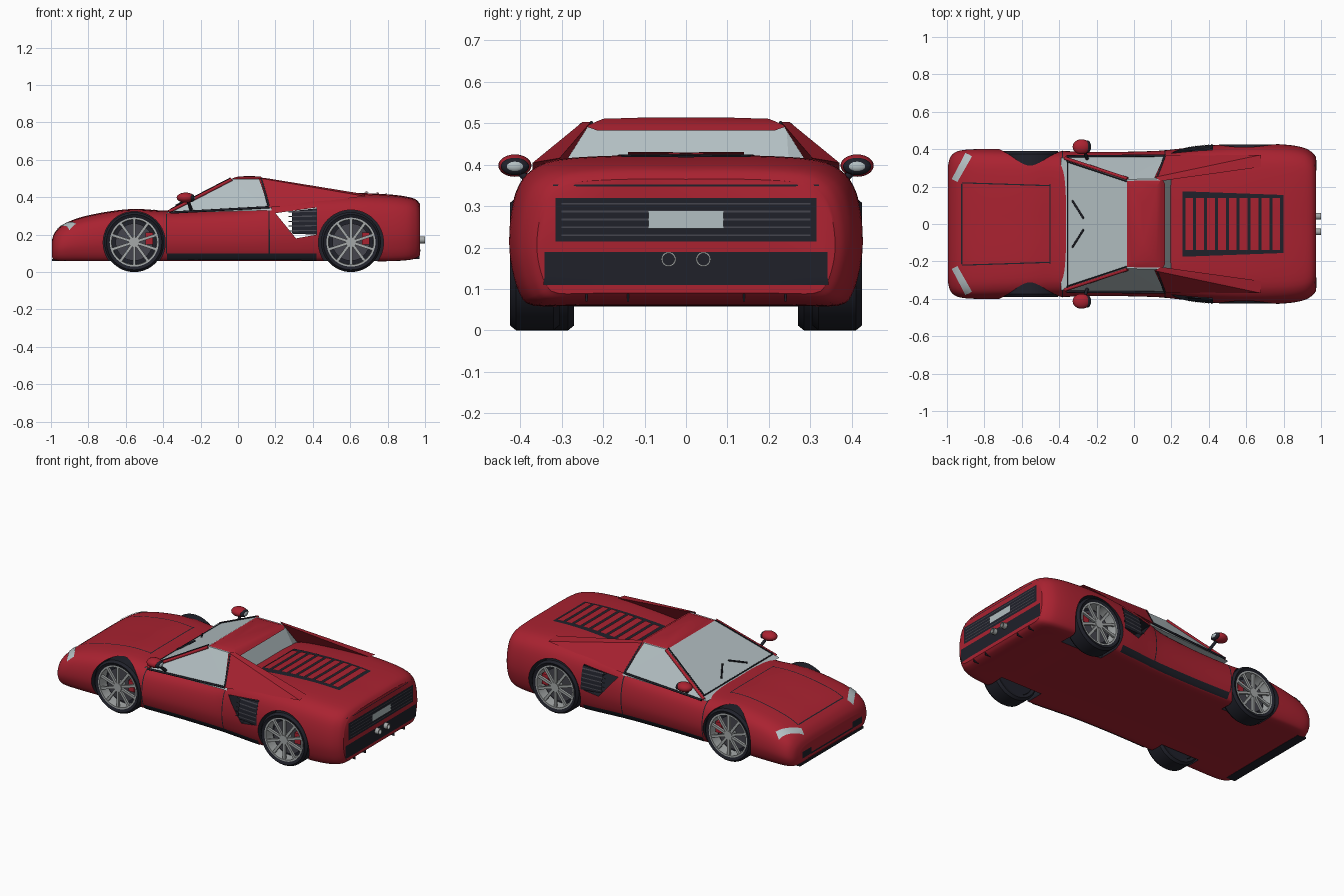
import bpy, bmesh, math
from mathutils import Vector, Matrix
from mathutils.bvhtree import BVHTree

if "Cube" in bpy.data.objects:
    bpy.data.objects.remove(bpy.data.objects["Cube"])


def material(name, *rgb):
    m = bpy.data.materials.new(name)
    m.use_nodes = True
    m.diffuse_color = (*rgb, 1)
    m.node_tree.nodes["Principled BSDF"].inputs["Base Color"].default_value = (*rgb, 1)
    return m


RED = material("red paint", .40, .016, .03)
BLACK = material("black trim", .014, .015, .023)
GREY = material("dark grey", .06, .06, .075)
GLASS = material("pale glass", .45, .52, .54)
SILVER = material("silver metal", .38, .40, .40)


def finish(name, bm, *mats, angle=35, recalc=True):
    if recalc:
        bmesh.ops.recalc_face_normals(bm, faces=bm.faces)
    mesh = bpy.data.meshes.new(name)
    bm.to_mesh(mesh)
    bm.free()
    ob = bpy.data.objects.new(name, mesh)
    bpy.context.collection.objects.link(ob)
    for m in mats:
        mesh.materials.append(m)
    if angle:
        smooth(ob, angle)
    return ob


def smooth(ob, angle):
    bpy.ops.object.select_all(action='DESELECT')
    ob.select_set(True)
    bpy.context.view_layer.objects.active = ob
    bpy.ops.object.shade_smooth_by_angle(angle=math.radians(angle))


def spline(points, steps):
    """Catmull-Rom curve through the points."""
    pts = [Vector(p) for p in points]
    out = []
    for i in range(len(pts) - 1):
        a, b, c, d = (pts[max(0, min(len(pts) - 1, i + k))] for k in (-1, 0, 1, 2))
        for s in range(steps):
            t = s / steps
            out.append(b + (c - a) * (t / 2) + (a * 2 - b * 5 + c * 4 - d) * (t * t / 2)
                       + (b * 3 - a - c * 3 + d) * (t ** 3 / 2))
    return out + [pts[-1]]


def loop_bridge(bm, rings, close=False):
    n = len(rings)
    for i in range(n if close else n - 1):
        r, q = rings[i], rings[(i + 1) % n]
        for k in range(len(r)):
            j = (k + 1) % len(r)
            bm.faces.new((r[k], r[j], q[j], q[k]))


def lathe(name, mat, profile, center, seg=40):
    """Closed profile of (radius, offset) turned about the y axis."""
    bm = bmesh.new()
    rings = []
    for r, y in profile:
        rings.append([bm.verts.new(Vector(center) + Vector((r * math.cos(a), y, r * math.sin(a))))
                      for a in (math.tau * k / seg for k in range(seg))])
    loop_bridge(bm, rings, True)
    return finish(name, bm, mat)


def rod(name, mat, a, b, r, seg=12, angle=35):
    a, b = Vector(a), Vector(b)
    turn = (b - a).to_track_quat('Z', 'Y').to_matrix().to_4x4()
    bm = bmesh.new()
    bmesh.ops.create_cone(bm, cap_ends=True, segments=seg, radius1=r, radius2=r, depth=(b - a).length,
                          matrix=Matrix.Translation((a + b) / 2) @ turn)
    return finish(name, bm, mat, angle=angle)


def box(name, mat, center, size, turn=Matrix()):
    bm = bmesh.new()
    bmesh.ops.create_cube(bm, size=1, matrix=Matrix.Translation(center) @ turn @ Matrix.Diagonal((*size, 1)))
    return finish(name, bm, mat, angle=0)


def ball(name, mat, center, radii):
    bm = bmesh.new()
    bmesh.ops.create_uvsphere(bm, u_segments=24, v_segments=14, radius=1,
                              matrix=Matrix.Translation(center) @ Matrix.Diagonal((*radii, 1)))
    return finish(name, bm, mat, angle=60)


def hull(name, mat, points, angle=0):
    bm = bmesh.new()
    for p in points:
        bm.verts.new(p)
    bmesh.ops.convex_hull(bm, input=bm.verts)
    return finish(name, bm, mat, angle=angle)


def both(points):
    return [(x, s * y, z) for x, y, z in points for s in (1, -1)]


# Body shell: stations of position, half width, floor and top height
stations = [(-.995, .31, .08, .17), (-.98, .36, .065, .21), (-.94, .39, .06, .25), (-.85, .40, .06, .29),
            (-.7, .40, .06, .322), (-.55, .395, .06, .337), (-.38, .39, .06, .328), (-.15, .385, .06, .335),
            (.1, .39, .06, .355), (.22, .40, .06, .395), (.4, .42, .06, .413), (.62, .43, .06, .422),
            (.8, .425, .06, .415), (.9, .41, .065, .403), (.95, .385, .075, .388), (.972, .36, .09, .365)]
half = spline([(0, 0), (.6, 0), (.86, 0), (.94, .08), (.985, .25), (1, .42), (.985, .62),
               (.94, .8), (.86, .91), (.72, .975), (.4, 1), (0, 1)], 3)
section = half + [Vector((-p.x, p.y)) for p in half[-2:0:-1]]
bm = bmesh.new()
rings = [[bm.verts.new((x, p.x * w, lo + p.y * (hi - lo))) for p in section]
         for x, w, lo, hi in spline(stations, 5)]
loop_bridge(bm, rings)
bm.faces.new(rings[0])
bm.faces.new(rings[-1])
bmesh.ops.recalc_face_normals(bm, faces=bm.faces)
tree = BVHTree.FromBMesh(bm)
body = finish("body_shell", bm, RED, BLACK, angle=0)

# Wheel arches and side vent openings
WHEELS = [("front", -.555, .39, .166), ("rear", .604, .425, .174)]
cutters = [rod("arch_cutter", BLACK, (x, s * .26, .158), (x, s * .6, .158), r, 64, 0)
           for _, x, _, r in WHEELS for s in (1, -1)]
vent = [(.20, .315), (.42, .345), (.42, .20), (.31, .18)]
cutters.append(hull("vent_cutter", BLACK, [(x, y, z) for x, z in vent for y in (-1, 1)]))
for cut in cutters:
    cut.hide_render = True
    cut.data.materials.clear()
    for m in (RED, BLACK):
        cut.data.materials.append(m)
    for f in cut.data.polygons:
        f.material_index = 1
    mod = body.modifiers.new("opening", 'BOOLEAN')
    mod.operation, mod.solver, mod.object = 'DIFFERENCE', 'EXACT', cut
    bpy.context.view_layer.objects.active = body
    bpy.ops.object.modifier_apply(modifier=mod.name)
    bpy.data.objects.remove(cut)
smooth(body, 35)


def patch(name, mat, corners, axis, side, lift=.003, n=10):
    """Thin plate laid on the body, seen along one axis."""
    a, b, c, d = (Vector(p) for p in corners)
    ray = Vector((0, 0, 0))
    ray[axis] = -side
    bm = bmesh.new()
    grid = {}
    for i in range(n + 1):
        for j in range(n + 1):
            u, v = i / n, j / n
            start = list(a.lerp(b, u).lerp(d.lerp(c, u), v))
            start.insert(axis, 2 * side)
            co, no, *_ = tree.ray_cast(Vector(start), ray)
            if co:
                grid[i, j] = bm.verts.new(co + no * lift)
    for i in range(n):
        for j in range(n):
            keys = [(i, j), (i + 1, j), (i + 1, j + 1), (i, j + 1)]
            if all(k in grid for k in keys):
                bm.faces.new([grid[k] for k in keys])
    bm.normal_update()
    if sum(f.normal.dot(ray) for f in bm.faces) > 0:
        bmesh.ops.reverse_faces(bm, faces=bm.faces)
    return finish(name, bm, mat, recalc=False)


def rect(u0, u1, v0, v1):
    return [(u0, v0), (u1, v0), (u1, v1), (u0, v1)]


def seam(name, a, b, axis, side, width=.006, mat=BLACK, lift=.002):
    a, b = Vector(a), Vector(b)
    off = (b - a).orthogonal().normalized() * width / 2
    patch(name, mat, (a - off, b - off, b + off, a + off), axis, side, lift)


# Bonnet seams, engine cover and its slats
for x in (-.92, -.45):
    seam("bonnet_cross_seam", (x, -.215), (x, .215), 2, 1)
patch("engine_cover", BLACK, [(.26, -.175), (.8, -.155), (.8, .155), (.26, .175)], 2, 1)
for i in range(9):
    x = .275 + i * .058
    patch("engine_slat", RED, rect(x, x + .042, -.14, .14), 2, 1, .008)

# Details on both flanks
for s in (1, -1):
    seam("bonnet_side_seam", (-.92, s * .22), (-.45, s * .205), 2, 1)
    patch("headlight", GLASS, [(-.972, s * .24), (-.942, s * .225), (-.865, s * .36), (-.9, s * .378)], 2, 1, .004)
    patch("nose_vent", BLACK, rect(s * .2, s * .29, .10, .14), 0, -1)
    patch("sill", BLACK, rect(-.38, .42, .066, .1), 1, s)
    seam("door_front_seam", (-.383, .1), (-.383, .31), 1, s)
    seam("door_rear_seam", (.167, .1), (.167, .335), 1, s)
    patch("vent_panel", BLACK, [(.29, .205), (.422, .2), (.422, .34), (.29, .325)], 1, s)
    for i in range(5):
        z = .22 + i * .025
        seam("vent_blade", (.27, z), (.42, z + .003), 1, s, .006, GREY, .006)

# Nose and tail details
patch("mouth_slot", BLACK, rect(-.2, .2, .098, .108), 0, -1)
box("front_lip", BLACK, (-.965, 0, .064), (.06, .62, .012))
patch("tail_grille", BLACK, rect(-.315, .315, .215, .32), 0, 1)
for i in range(5):
    seam("grille_bar", (-.3, .23 + i * .019), (.3, .23 + i * .019), 0, 1, .004, GREY, .005)
patch("number_plate", GLASS, rect(-.09, .09, .246, .288), 0, 1, .008)
patch("rear_valance", BLACK, rect(-.342, .342, .11, .19), 0, 1)
seam("tail_seam", (-.32, .35), (.32, .35), 0, 1, .004)
for s in (1, -1):
    y = s * .042
    lathe("exhaust_pipe", SILVER, [(.018, .03), (.018, -.03), (.014, -.03), (.014, .03)], (0, 0, 0), 24).matrix_world = (
        Matrix.Translation((.97, y, .172)) @ Matrix.Rotation(-math.pi / 2, 4, 'Z'))
    for k in (.14, .24):
        box("diffuser_fin", BLACK, (.945, s * k, .082), (.05, .005, .025))

# Cabin: glasshouse, roof, pillars and rear buttresses
hull("cabin_glass", GLASS, both([(-.39, .355, .315), (.18, .365, .33), (.2, .25, .38),
                                 (-.04, .238, .497), (.14, .242, .497)]))
hull("roof", RED, both([(-.045, .24, .493), (-.01, .2, .509), (.12, .2, .511), (.15, .243, .493),
                        (.165, .215, .483), (.05, .1, .514)]), 30)
rod("windscreen_base_trim", BLACK, (-.355, -.345, .333), (-.355, .345, .333), .004)
for s in (1, -1):
    hull("buttress", RED, [(x, s * y, z) for x, y, z in (
        (.11, .25, .503), (.145, .23, .503), (.165, .37, .345), (.19, .32, .36),
        (.68, .37, .405), (.68, .305, .416))])
    rod("front_pillar", RED, (-.37, s * .352, .322), (-.035, s * .242, .495), .009)
    rod("pillar_seal", BLACK, (-.36, s * .335, .336), (-.04, s * .228, .502), .004)
    rod("rear_pillar", BLACK, (.125, s * .25, .497), (.165, s * .363, .35), .006)
    rod("belt_trim", BLACK, (-.36, s * .362, .318), (.167, s * .366, .347), .006)
    rod("wiper", BLACK, (-.33, s * .125, .356), (-.27, s * .03, .39), .005)
    # Door mirrors
    rod("mirror_stalk", BLACK, (-.25, s * .345, .33), (-.27, s * .41, .39), .009)
    ball("mirror_shell", RED, (-.28, s * .413, .398), (.048, .04, .027))
    ball("mirror_rim", BLACK, (-.247, s * .413, .396), (.016, .034, .021))
    ball("mirror_glass", GLASS, (-.238, s * .413, .396), (.009, .022, .013))

# Wheels
for pos, x, face, _ in WHEELS:
    for s in (1, -1):
        hub = Vector((x, s * face, .16))
        side = lambda prof: [(r, s * y) for r, y in prof]
        name = pos + ("_wheel_far" if s > 0 else "_wheel_near")
        lathe(name + "_tyre", BLACK, side([(.13, -.008), (.148, 0), (.16, -.015), (.16, -.105),
                                           (.148, -.12), (.13, -.115)]), hub, 48)
        lathe(name + "_rim", SILVER, side([(.131, -.006), (.131, -.07), (.119, -.07), (.121, -.006)]), hub, 48)
        for part, mat, r, y0, y1 in (("_inner", BLACK, .128, .075, .11), ("_disc", GREY, .1, .05, .08),
                                     ("_hub", SILVER, .027, .006, .06)):
            rod(name + part, mat, hub - Vector((0, s * y0, 0)), hub - Vector((0, s * y1, 0)), r, 32)
        box(name + "_caliper", RED, hub + Vector((.08, -s * .042, .02)), (.04, .03, .065))
        for k in range(10):
            turn = Matrix.Rotation(math.tau * (k + .5) / 10, 4, 'Y')
            box(name + "_spoke", SILVER, hub + turn @ Vector((.073, -s * .016, 0)), (.1, .014, .015), turn)
